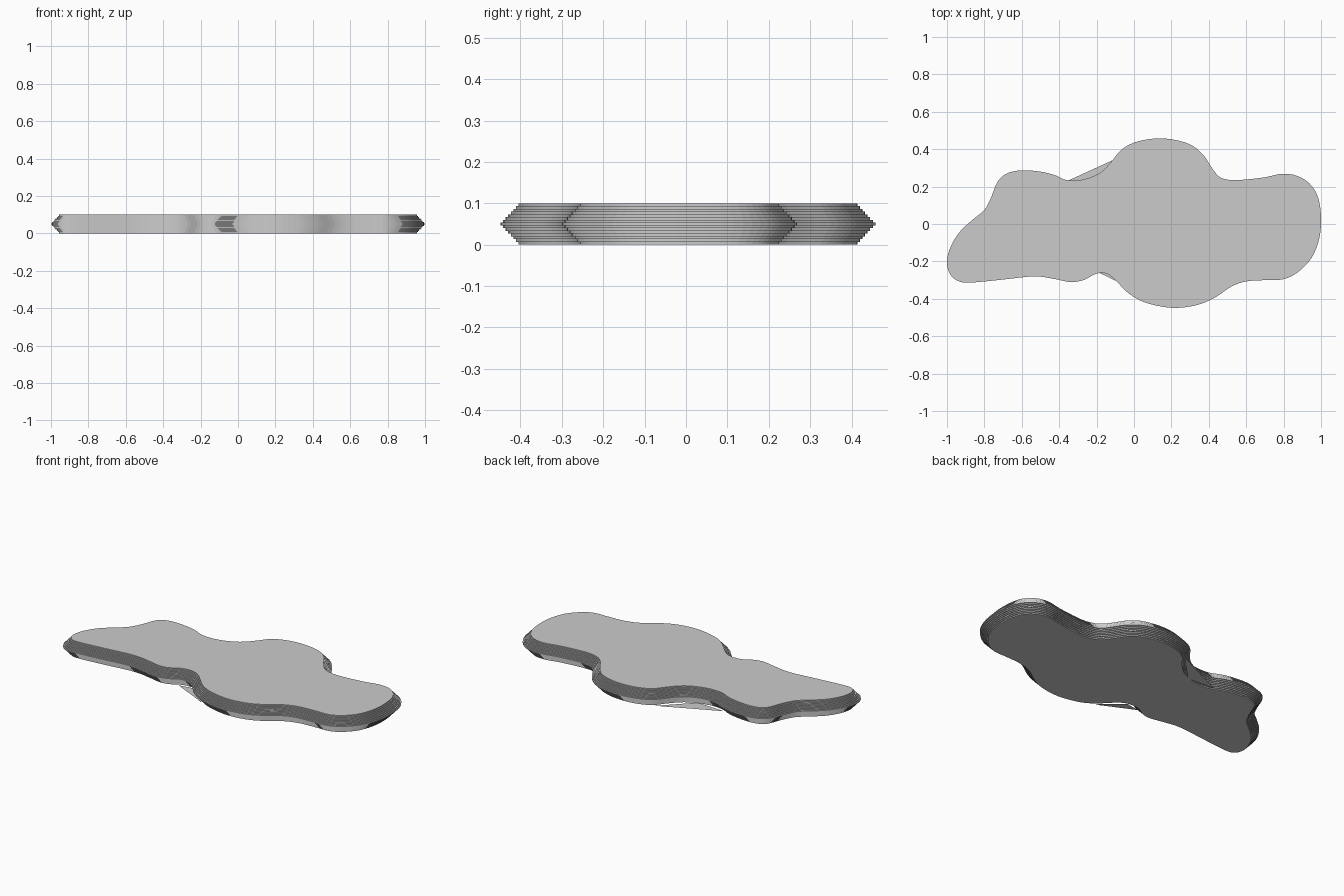
import bpy, bmesh
from mathutils import Vector

if "Cube" in bpy.data.objects:
    bpy.data.objects.remove(bpy.data.objects["Cube"])

LAYERS, HEIGHT, STEP, SUB = 15, 0.1, 0.0062, 4

# Widest outline of the slab, counterclockwise
OUTLINE = [
    (1, .03), (.985, .14), (.94, .215), (.87, .258), (.79, .268), (.7, .25),
    (.6, .238), (.52, .235), (.46, .25), (.42, .295), (.37, .37), (.3, .425),
    (.2, .453), (.1, .456), (0, .435), (-.07, .395), (-.12, .335),
    (-.18, .275), (-.27, .238), (-.36, .235), (-.42, .26), (-.5, .28),
    (-.6, .287), (-.68, .27), (-.73, .225), (-.765, .14), (-.8, .075),
    (-.86, .025), (-.93, -.04), (-.98, -.12), (-1, -.2), (-.985, -.265),
    (-.94, -.305), (-.87, -.313), (-.7, -.297), (-.53, -.28), (-.42, -.295),
    (-.34, -.31), (-.27, -.3), (-.2, -.265), (-.14, -.268), (-.09, -.31),
    (-.03, -.37), (.06, -.42), (.2, -.448), (.33, -.435), (.43, -.395),
    (.52, -.335), (.6, -.307), (.7, -.3), (.8, -.295), (.88, -.255),
    (.95, -.18), (.99, -.08),
]


def smooth_loop(points):
    """Closed Catmull-Rom curve through the points."""
    p = [Vector(q) for q in points]
    n, out = len(p), []
    for i in range(n):
        a, b, c, d = p[i - 1], p[i], p[(i + 1) % n], p[(i + 2) % n]
        for k in range(SUB):
            t = k / SUB
            out.append(0.5 * (2 * b + (c - a) * t + (2 * a - 5 * b + 4 * c - d) * t * t
                              + (3 * b - a - 3 * c + d) * t ** 3))
    return out


def inset(loop, dist):
    n, out = len(loop), []
    for i in range(n):
        t = (loop[(i + 2) % n] - loop[i - 2]).normalized()
        out.append(loop[i] + Vector((-t.y, t.x)) * dist)
    return out


def make_object(name, bm):
    mesh = bpy.data.meshes.new(name)
    bm.to_mesh(mesh)
    bm.free()
    obj = bpy.data.objects.new(name, mesh)
    bpy.context.collection.objects.link(obj)
    return obj


# Terraced slab: vertical risers and flat treads, widest at mid height
base = smooth_loop(OUTLINE)
bm = bmesh.new()
rings = []
for i in range(LAYERS):
    loop = inset(base, STEP * abs(i - LAYERS // 2))
    for z in (i, i + 1):
        rings.append([bm.verts.new((p.x, p.y, z * HEIGHT / LAYERS)) for p in loop])
for lo, hi in zip(rings, rings[1:]):
    n = len(lo)
    for j in range(n):
        k = (j + 1) % n
        bm.faces.new((lo[j], lo[k], hi[k], hi[j]))
caps = [bm.faces.new(rings[0][::-1]), bm.faces.new(rings[-1])]
bmesh.ops.triangulate(bm, faces=caps)
make_object("terraced_slab", bm)

# Flat webs closing the two sharp notches on the underside
bm = bmesh.new()
for web in ([(-.4, .21), (-.22, .2), (-.05, .37)],
            [(0, -.35), (-.14, -.225), (-.23, -.24)]):
    bm.faces.new([bm.verts.new((x, y, 0.0)) for x, y in web])
make_object("underside_web", bm)
